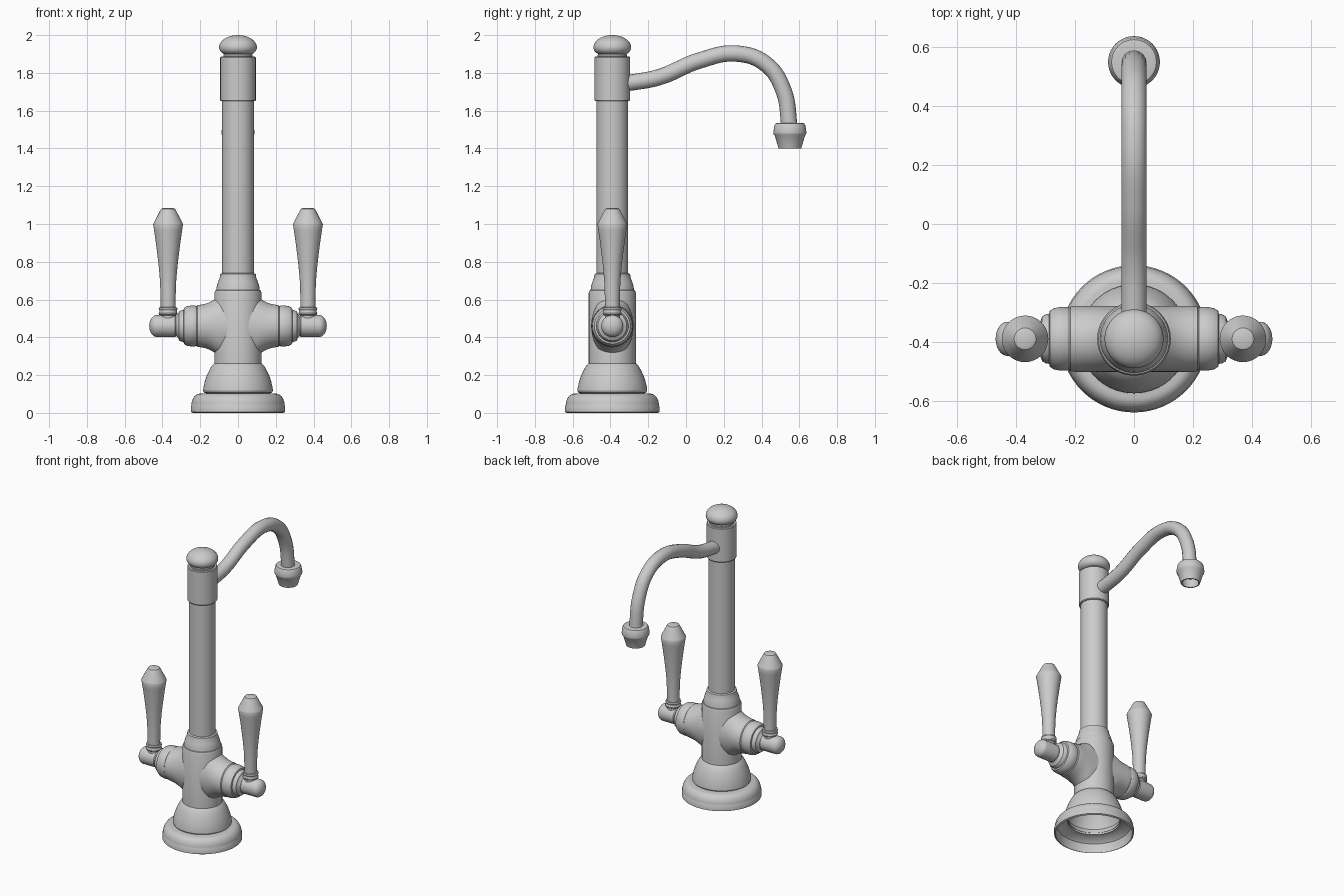
import bpy, bmesh, math
from mathutils import Matrix, Vector

cube = bpy.data.objects.get("Cube")
if cube:
    bpy.data.objects.remove(cube, do_unlink=True)

AXIS_Y = -0.39      # column axis
TEE_Z = 0.46        # height of the valve arms
TIP_Y = 0.55        # spout outlet axis

GREY = (0.6, 0.6, 0.6, 1)
metal = bpy.data.materials.new("grey_metal")
metal.use_nodes = True
metal.diffuse_color = GREY
metal.node_tree.nodes["Principled BSDF"].inputs["Base Color"].default_value = GREY


def finish(obj, angle=32):
    """Apply the material and smooth the rounded faces."""
    bpy.ops.object.select_all(action='DESELECT')
    obj.select_set(True)
    bpy.context.view_layer.objects.active = obj
    if obj.type == 'CURVE':
        bpy.ops.object.convert(target='MESH')
        obj = bpy.context.object
    obj.data.materials.clear()
    obj.data.materials.append(metal)
    bpy.ops.object.shade_smooth_by_angle(angle=math.radians(angle))
    return obj


def lathe(name, profile, place, steps=64, reshape=None, closed=False):
    """Spin (radius, height) points about z, then move the part into place."""
    bm = bmesh.new()
    verts = [bm.verts.new((r, 0, h)) for r, h in profile]
    edges = [bm.edges.new(pair) for pair in zip(verts, verts[1:])]
    if closed:
        edges.append(bm.edges.new((verts[-1], verts[0])))
    bmesh.ops.spin(bm, geom=verts + edges, axis=(0, 0, 1), cent=(0, 0, 0),
                   angle=math.tau, steps=steps, use_merge=True)
    bmesh.ops.remove_doubles(bm, verts=bm.verts, dist=0.0001)
    if reshape:
        for v in bm.verts:
            reshape(v.co)
    bm.transform(place)
    bmesh.ops.recalc_face_normals(bm, faces=bm.faces)
    mesh = bpy.data.meshes.new(name)
    bm.to_mesh(mesh)
    bm.free()
    obj = bpy.data.objects.new(name, mesh)
    bpy.context.collection.objects.link(obj)
    return finish(obj)


def arc(r, h, rx, rz, start, end, n=8):
    """Elliptical arc of profile points, angles in degrees."""
    angles = [math.radians(start + (end - start) * i / n) for i in range(n + 1)]
    return [(r + rx * math.cos(a), h + rz * math.sin(a)) for a in angles]


column_place = Matrix.Translation((0, AXIS_Y, 0))

# Hollow foot flange
lathe("foot_flange",
      [(0.24, 0.0), (0.25, 0.005), (0.25, 0.035)]
      + arc(0.2, 0.04, 0.047, 0.062, 0, 90)
      + [(0.165, 0.104), (0.165, 0.09), (0.2, 0.085), (0.23, 0.06), (0.238, 0.03)],
      column_place, closed=True)

# Hollow bell above the flange
lathe("foot_bell",
      [(0.16, 0.1), (0.18, 0.108), (0.185, 0.118), (0.183, 0.135), (0.176, 0.165),
       (0.165, 0.198), (0.151, 0.228), (0.138, 0.25), (0.125, 0.262), (0, 0.262),
       (0, 0.245), (0.12, 0.245), (0.15, 0.195), (0.17, 0.13)],
      column_place, closed=True)

# Body, stepped shoulder and column
lathe("valve_body",
      [(0, 0.255), (0.125, 0.255), (0.125, 0.635), (0.12, 0.648), (0.115, 0.65),
       (0.112, 0.672), (0.105, 0.695), (0.097, 0.715), (0.094, 0.735),
       (0.083, 0.74), (0, 0.74)], column_place)
lathe("column", [(0, 0.7), (0.084, 0.7), (0.084, 1.66), (0, 1.66)], column_place)
lathe("spout_sleeve",
      [(0, 1.65), (0.09, 1.65), (0.094, 1.655), (0.094, 1.882), (0.09, 1.887), (0, 1.887)],
      column_place)
lathe("top_cap",
      [(0, 1.88), (0.078, 1.88), (0.078, 1.895)]
      + arc(0.06, 1.935, 0.04, 0.037, -70, 0, 6)
      + arc(0, 1.935, 0.1, 0.065, 0, 90, 12)[1:], column_place)


def flare(co):
    """Widen the arm vertically where it blends into the body."""
    t = max(0, min(1, (0.21 - co.z) / 0.11))
    co.x *= 1 + 0.42 * t * t


# Valve arms, pivots and lever handles, one set per side
for side, sign in (("left", 1), ("right", -1)):
    turn = Matrix.Rotation(sign * math.pi / 2, 4, 'Y')
    arm_place = Matrix.Translation((0, AXIS_Y, TEE_Z)) @ turn
    lathe(side + "_valve_arm",
          [(0, 0), (0.112, 0), (0.112, 0.1), (0.112, 0.12), (0.112, 0.14), (0.112, 0.16),
           (0.112, 0.18), (0.112, 0.2), (0.11, 0.215), (0.105, 0.22), (0.108, 0.228),
           (0.108, 0.25), (0.104, 0.272), (0.095, 0.286), (0.085, 0.288), (0.083, 0.3),
           (0.076, 0.312), (0.062, 0.317), (0.055, 0.325), (0.046, 0.34), (0, 0.34)],
          arm_place, reshape=flare)
    lathe(side + "_pivot",
          [(0, 0.325), (0.052, 0.325), (0.058, 0.333), (0.058, 0.43)]
          + arc(0, 0.43, 0.058, 0.04, 0, 90)[1:], arm_place, 48)
    handle_place = Matrix.Translation((sign * 0.37, AXIS_Y, 0))
    lathe(side + "_handle_collar",
          [(0, 0.49), (0.04, 0.49), (0.04, 0.515), (0.048, 0.52), (0.05, 0.528),
           (0.046, 0.536), (0.046, 0.542), (0.05, 0.55), (0.047, 0.559), (0, 0.562)],
          handle_place, 40)
    lathe(side + "_lever_handle",
          [(0, 0.55), (0.039, 0.55), (0.04, 0.62), (0.043, 0.7), (0.049, 0.77),
           (0.057, 0.84), (0.066, 0.91), (0.074, 0.965), (0.079, 0.998), (0.076, 1.005),
           (0.043, 1.07), (0.037, 1.08), (0.028, 1.084), (0, 1.084)], handle_place, 40)

# Curved spout tube
curve = bpy.data.curves.new("spout", 'CURVE')
curve.dimensions = '3D'
curve.bevel_depth = 0.043
curve.bevel_resolution = 6
curve.resolution_u = 10
path = [(-0.36, 1.742), (-0.27, 1.752), (-0.14, 1.778), (0.07, 1.865), (0.27, 1.902),
        (0.425, 1.845), (0.515, 1.71), (TIP_Y, 1.5)]
spline = curve.splines.new('BEZIER')
spline.bezier_points.add(len(path) - 1)
for point, (y, z) in zip(spline.bezier_points, path):
    point.co = Vector((0, y, z))
    point.handle_left_type = point.handle_right_type = 'AUTO'
spout = bpy.data.objects.new("spout", curve)
bpy.context.collection.objects.link(spout)
finish(spout)

# Open outlet nozzle
lathe("spout_nozzle",
      [(0, 1.53), (0.065, 1.535), (0.076, 1.532), (0.082, 1.522), (0.088, 1.485),
       (0.086, 1.475), (0.08, 1.468), (0.06, 1.4), (0.052, 1.4), (0.056, 1.46), (0, 1.46)],
      Matrix.Translation((0, TIP_Y, 0)), 48)
